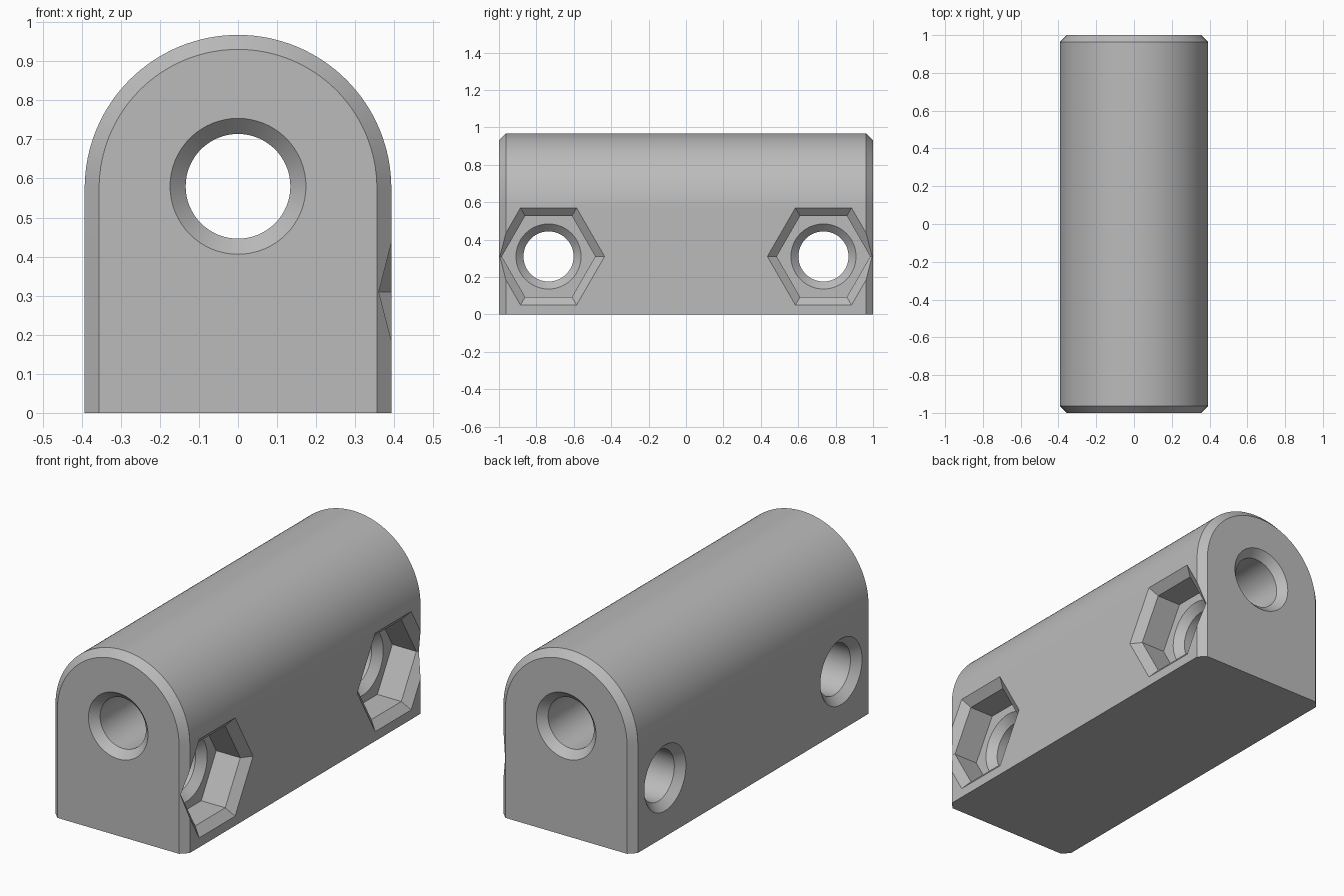
import bpy
import bmesh
from math import pi, cos, sin
from mathutils import Matrix, Vector

cube = bpy.data.objects.get("Cube")
if cube:
    bpy.data.objects.remove(cube, do_unlink=True)

HALF_W, HALF_L = 0.3925, 1.0
ARCH_Z = 0.575
CHAMFER = 0.037
BORE_Z, BOLT_Y, BOLT_Z = 0.58, 0.735, 0.31
BORE_R, FLARE_R = 0.134, 0.174
POCKET_DEPTH = 0.18

grey = bpy.data.materials.new("plain grey")
grey.use_nodes = True
colour = (0.5, 0.5, 0.5, 1)
grey.diffuse_color = colour
grey.node_tree.nodes["Principled BSDF"].inputs["Base Color"].default_value = colour


def loft(name, rings):
    """Join matching rings of points into a closed solid."""
    bm = bmesh.new()
    loops = [[bm.verts.new(p) for p in ring] for ring in rings]
    n = len(loops[0])
    for a, b in zip(loops, loops[1:]):
        for i in range(n):
            j = (i + 1) % n
            bm.faces.new((a[i], a[j], b[j], b[i]))
    bm.faces.new(loops[0])
    bm.faces.new(loops[-1])
    bmesh.ops.recalc_face_normals(bm, faces=bm.faces)
    mesh = bpy.data.meshes.new(name)
    bm.to_mesh(mesh)
    bm.free()
    mesh.materials.append(grey)
    obj = bpy.data.objects.new(name, mesh)
    bpy.context.collection.objects.link(obj)
    return obj


def arch(y, inset):
    """Flat-bottomed outline with a round top."""
    r = HALF_W - inset
    top = [(r * cos(pi * i / 64), y, ARCH_Z + r * sin(pi * i / 64)) for i in range(65)]
    return [(r, y, 0)] + top + [(-r, y, 0)]


def cutter(name, stations, sides, matrix):
    """Solid of revolution along local z from (height, radius) stations."""
    rings = [[matrix @ Vector((r * cos(2 * pi * i / sides), r * sin(2 * pi * i / sides), h))
              for i in range(sides)] for h, r in stations]
    obj = loft(name, rings)
    obj.hide_render = True
    return obj


# Arched block with chamfered ends
body = loft("arched_block", [arch(-HALF_L, CHAMFER), arch(-HALF_L + CHAMFER, 0),
                             arch(HALF_L - CHAMFER, 0), arch(HALF_L, CHAMFER)])

# Long bore, flared at both ends
edge, over = FLARE_R - BORE_R, 0.05
along_y = Matrix.Translation((0, 0, BORE_Z)) @ Matrix.Rotation(-pi / 2, 4, "X")
cutters = [cutter("bore_cutter", [(-HALF_L - over, FLARE_R + over), (-HALF_L + edge, BORE_R),
                                  (HALF_L - edge, BORE_R), (HALF_L + over, FLARE_R + over)],
                  64, along_y)]

# Cross bolt holes and hexagonal nut pockets on the +x side
floor = HALF_W - POCKET_DEPTH
for side in (-1, 1):
    # local z runs along +x, local x along y so hexagon corners point fore and aft
    axes = Matrix(((0, 0, 1, 0), (1, 0, 0, side * BOLT_Y), (0, 1, 0, BOLT_Z), (0, 0, 0, 1)))
    cutters.append(cutter("bolt_hole_cutter",
                          [(-HALF_W - over, FLARE_R + over), (-HALF_W + edge, BORE_R),
                           (floor - edge, BORE_R), (floor, FLARE_R), (floor + 0.02, FLARE_R)],
                          64, axes))
    cutters.append(cutter("nut_pocket_cutter",
                          [(floor, 0.25), (HALF_W - 0.04, 0.25), (HALF_W + 0.04, 0.35)],
                          6, axes))

bpy.context.view_layer.objects.active = body
for tool in cutters:
    mod = body.modifiers.new("cut", "BOOLEAN")
    mod.operation = "DIFFERENCE"
    mod.solver = "EXACT"
    mod.object = tool
    bpy.ops.object.modifier_apply(modifier=mod.name)
for tool in cutters:
    bpy.data.objects.remove(tool, do_unlink=True)

# Smooth the curved walls, keep the machined edges crisp
bpy.ops.object.select_all(action="DESELECT")
body.select_set(True)
bpy.ops.object.shade_smooth_by_angle(angle=pi / 7)
